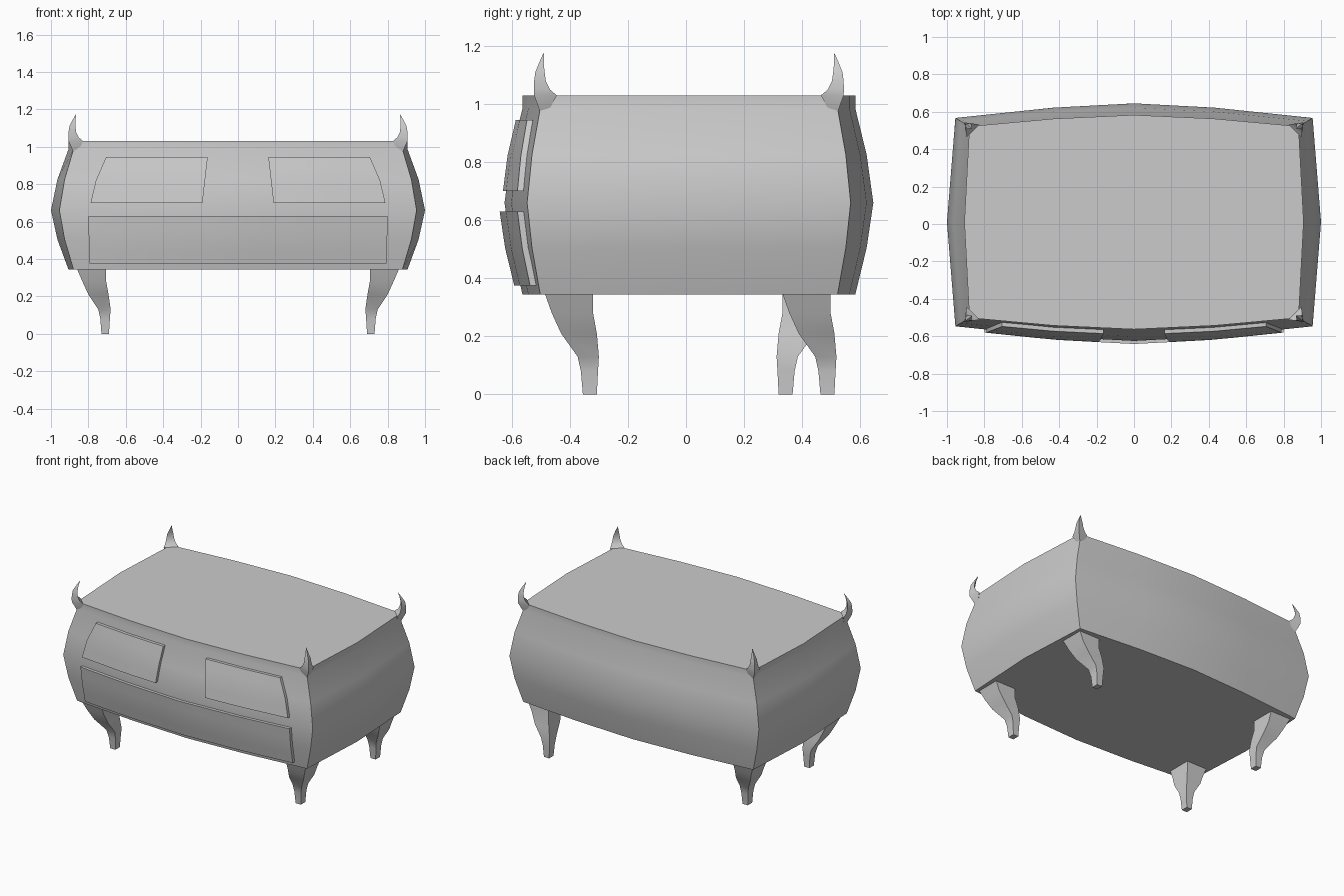
import bpy, bmesh, math

if "Cube" in bpy.data.objects:
    bpy.data.objects.remove(bpy.data.objects["Cube"])

CY = 0.01                                   # body centre in y
ROWS = [(0.345, 0.0), (0.505, 0.63), (0.66, 1.0), (0.825, 0.63), (0.985, 0.0), (1.03, 0.0)]


def lerp(a, b, t):
    return a + (b - a) * t


def table(pts, v):
    for (a, fa), (b, fb) in zip(pts, pts[1:]):
        if v <= b:
            return lerp(fa, fb, (v - a) / (b - a))
    return pts[-1][1]


def make(name, verts, faces, smooth=True):
    me = bpy.data.meshes.new(name)
    me.from_pydata(verts, [], faces)
    bm = bmesh.new()
    bm.from_mesh(me)
    bmesh.ops.remove_doubles(bm, verts=bm.verts, dist=1e-5)
    bmesh.ops.recalc_face_normals(bm, faces=bm.faces)
    bm.to_mesh(me)
    bm.free()
    ob = bpy.data.objects.new(name, me)
    bpy.context.collection.objects.link(ob)
    if smooth:
        bpy.ops.object.select_all(action='DESELECT')
        ob.select_set(True)
        bpy.context.view_layer.objects.active = ob
        bpy.ops.object.shade_smooth_by_angle(angle=math.radians(30))
    return ob


def loft(name, rings):
    n = len(rings[0])
    verts = [v for r in rings for v in r]
    faces = [(k * n + i, k * n + (i + 1) % n, (k + 1) * n + (i + 1) % n, (k + 1) * n + i)
             for k in range(len(rings) - 1) for i in range(n)]
    faces += [tuple(range(n)), tuple(range(len(verts) - n, len(verts)))]
    return make(name, verts, faces)


def plan(b):
    """Bowed outline sizes at bulge b: corner x, middle x, and half depth by x."""
    xc = lerp(0.88, 0.955, b)
    return xc, lerp(0.907, 1.0, b), [(0, lerp(0.573, 0.635, b)), (0.43, lerp(0.553, 0.612, b)),
                                     (xc, lerp(0.512, 0.557, b))]


def front_y(x, z):
    return CY - table(plan(table(ROWS, z))[2], abs(x))


# Bombe body
rings = []
for z, b in ROWS:
    xc, xm, d = plan(b)
    xs = [-xc, -0.43, 0, 0.43, xc]
    ring = [(x, CY - table(d, abs(x)), z) for x in xs] + [(xm, CY, z)]
    ring += [(x, CY + table(d, abs(x)), z) for x in reversed(xs)] + [(-xm, CY, z)]
    rings.append(ring)
loft("chest_body", rings)


# Drawer fronts following the bowed face
def drawer(name, left, right, z0, z1, nx, nz=4):
    verts, faces = [], []
    for off in (-0.021, 0.02):
        for j in range(nz + 1):
            z = lerp(z0, z1, j / nz)
            for i in range(nx + 1):
                x = lerp(table(left, z), table(right, z), i / nx)
                verts.append((x, front_y(x, z) + off, z))
    w, half = nx + 1, (nx + 1) * (nz + 1)
    for j in range(nz):
        for i in range(nx):
            q = (j * w + i, j * w + i + 1, (j + 1) * w + i + 1, (j + 1) * w + i)
            faces += [q, tuple(v + half for v in q)]
    rim = list(range(nx)) + [j * w + nx for j in range(nz)]
    rim += [nz * w + i for i in range(nx, 0, -1)] + [j * w for j in range(nz, 0, -1)]
    for a, b in zip(rim, rim[1:] + rim[:1]):
        faces.append((a, b, b + half, a + half))
    make(name, verts, faces)


drawer("lower_drawer", [(0.37, -0.795), (0.63, -0.8)], [(0.37, 0.795), (0.63, 0.8)], 0.375, 0.63, 12)
outer = [(0.70, 0.788), (0.82, 0.76), (0.945, 0.705)]
inner = [(0.70, 0.19), (0.945, 0.162)]
neg = lambda p: [(z, -x) for z, x in p]
drawer("upper_drawer_right", inner, outer, 0.70, 0.945, 6)
drawer("upper_drawer_left", neg(outer), neg(inner), 0.70, 0.945, 6)

# Curved legs: z, outer x, inner x, outer y, inner y (the back right one is turned, as seen)
LEG = [(0, 0.73, 0.69, 0.355, 0.307), (0.08, 0.736, 0.685, 0.362, 0.303),
       (0.13, 0.747, 0.681, 0.373, 0.30), (0.21, 0.80, 0.692, 0.43, 0.307),
       (0.28, 0.832, 0.705, 0.462, 0.32), (0.35, 0.862, 0.705, 0.487, 0.32)]
for name, sx, sy, oy in (("front_leg_right", 1, -1, 0), ("front_leg_left", -1, -1, 0),
                         ("back_leg_left", -1, 1, 0.012), ("back_leg_right", 1, -1, 0.818)):
    loft(name, [[(sx * ox, sy * a + oy, z), (sx * ix, sy * a + oy, z),
                 (sx * ix, sy * b + oy, z), (sx * ox, sy * b + oy, z)]
                for z, ox, ix, a, b in LEG])

# Horn-shaped corner finials: z, outward offset of the corner, length of the two wings
HORN = [(0.975, 0.002, 0.03), (1.03, 0.026, 0.078), (1.05, 0.027, 0.055), (1.08, 0.026, 0.04),
        (1.11, 0.021, 0.032), (1.14, 0.006, 0.017), (1.174, -0.013, 0.002)]
for sx in (-1, 1):
    for sy in (-1, 1):
        loft(f"corner_finial_{'right' if sx > 0 else 'left'}_{'back' if sy > 0 else 'front'}",
             [[(sx * (0.88 + o), CY + sy * (0.512 + o * 0.8), z),
               (sx * (0.88 + o - w), CY + sy * (0.512 + o * 0.8 - w * 0.15), z),
               (sx * (0.88 + o - w * 0.15), CY + sy * (0.512 + o * 0.8 - w), z)]
              for z, o, w in HORN])
